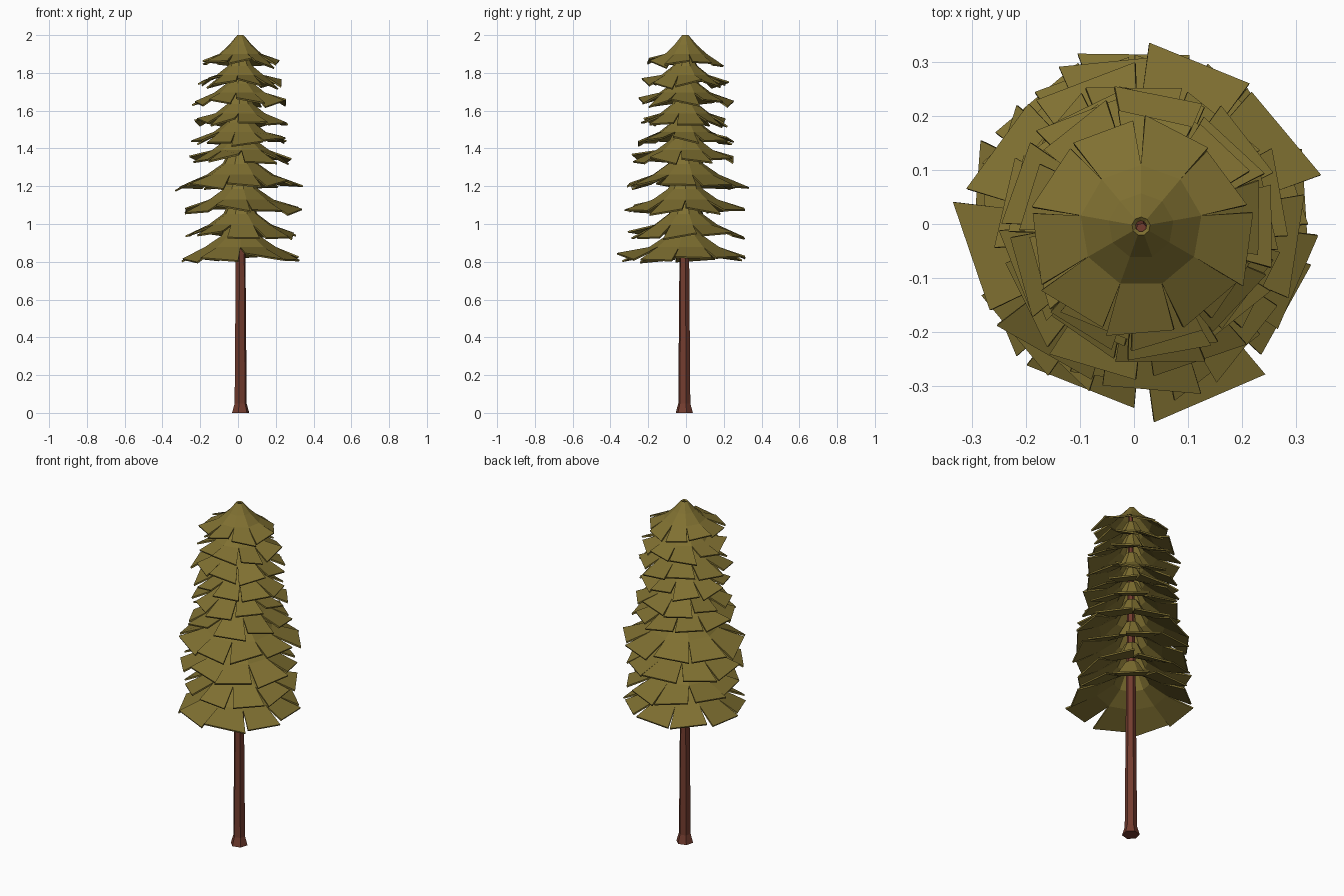
import bpy, bmesh, math, random
from mathutils import Vector

if "Cube" in bpy.data.objects:
    bpy.data.objects.remove(bpy.data.objects["Cube"])

random.seed(23)


def material(name, rgb):
    m = bpy.data.materials.new(name)
    m.diffuse_color = (*rgb, 1)
    m.use_nodes = True
    m.node_tree.nodes["Principled BSDF"].inputs["Base Color"].default_value = m.diffuse_color
    return m


needles = material("olive needles", (0.215, 0.163, 0.031))
bark = material("red brown bark", (0.17, 0.045, 0.028))


def make_object(name, bm, mat, location):
    bmesh.ops.recalc_face_normals(bm, faces=bm.faces)
    me = bpy.data.meshes.new(name)
    bm.to_mesh(me)
    bm.free()
    me.materials.append(mat)
    ob = bpy.data.objects.new(name, me)
    ob.location = location
    bpy.context.collection.objects.link(ob)
    return ob


def polar(r, a, z):
    return Vector((r * math.cos(a), r * math.sin(a), z))


# Trunk: tapered six-sided post with a flared foot
SIDES = 6
bm = bmesh.new()
rings = []
for r, z in [(0.047, 0), (0.033, 0.05), (0.031, 0.3), (0.026, 0.9), (0.011, 1.985)]:
    rings.append([bm.verts.new(polar(r, (i + 0.25) * math.tau / SIDES, z))
                  for i in range(SIDES)])
for lo, hi in zip(rings, rings[1:]):
    for i in range(SIDES):
        j = (i + 1) % SIDES
        bm.faces.new((lo[i], lo[j], hi[j], hi[i]))
bm.faces.new(rings[0])
bm.faces.new(rings[-1])
make_object("trunk", bm, bark, (0.014, -0.009, 0))


# Branch tier: a concave skirt whose outer half is split into tilted blades
def branch_tier(name, radius, rim_z, height, neck, neck_z, phase, blades=9):
    bm = bmesh.new()
    step = math.tau / blades
    levels = [(neck, neck_z), (0.30 * radius, 0.66), (0.56 * radius, 0.34)]
    skirt = [[bm.verts.new(polar(r, phase + i * step, rim_z + h * height))
              for i in range(blades)] for r, h in levels]
    for up, lo in zip(skirt, skirt[1:]):
        for i in range(blades):
            j = (i + 1) % blades
            bm.faces.new((up[i], lo[i], lo[j], up[j]))
    for i in range(blades):
        j = (i + 1) % blades
        mid = phase + (i + 0.5) * step + random.uniform(-0.04, 0.04)
        reach = radius * random.uniform(0.93, 1.06)
        lift = random.uniform(-0.008, 0.018)
        tilt = random.uniform(-0.02, 0.02)
        half = step * random.uniform(0.41, 0.48)
        skew = random.uniform(-0.05, 0.05)
        a = bm.verts.new(polar(reach * (1 - skew), mid - half, rim_z + lift - tilt))
        b = bm.verts.new(polar(reach * (1 + skew), mid + half, rim_z + lift + tilt))
        bm.faces.new((skirt[-1][i], a, b, skirt[-1][j]))
    ob = make_object(name, bm, needles, (0.013, -0.004, 0))
    sol = ob.modifiers.new("thickness", "SOLIDIFY")
    sol.thickness = 0.009
    sol.offset = -1


# Tiers from bottom to top: radius, rim height, skirt height, neck radius, neck height
tiers = [(0.342, 0.815, 0.185, 0.038, 1.25), (0.305, 0.935, 0.18, 0.038, 1.25),
         (0.312, 1.07, 0.175, 0.037, 1.25), (0.322, 1.20, 0.18, 0.036, 1.25),
         (0.275, 1.335, 0.165, 0.035, 1.2), (0.252, 1.435, 0.155, 0.034, 1.2),
         (0.238, 1.535, 0.15, 0.033, 1.2), (0.245, 1.645, 0.15, 0.031, 1.2),
         (0.226, 1.74, 0.145, 0.029, 1.15), (0.202, 1.85, 0.15, 0.017, 1.0)]
for k, (radius, rim_z, height, neck, neck_z) in enumerate(tiers):
    if k in (0, 9):
        phase = math.pi / 2 if k else -math.pi / 2
    else:
        phase = random.uniform(0, math.tau)
    branch_tier(f"branch_tier_{k + 1}", radius, rim_z, height, neck, neck_z, phase)
